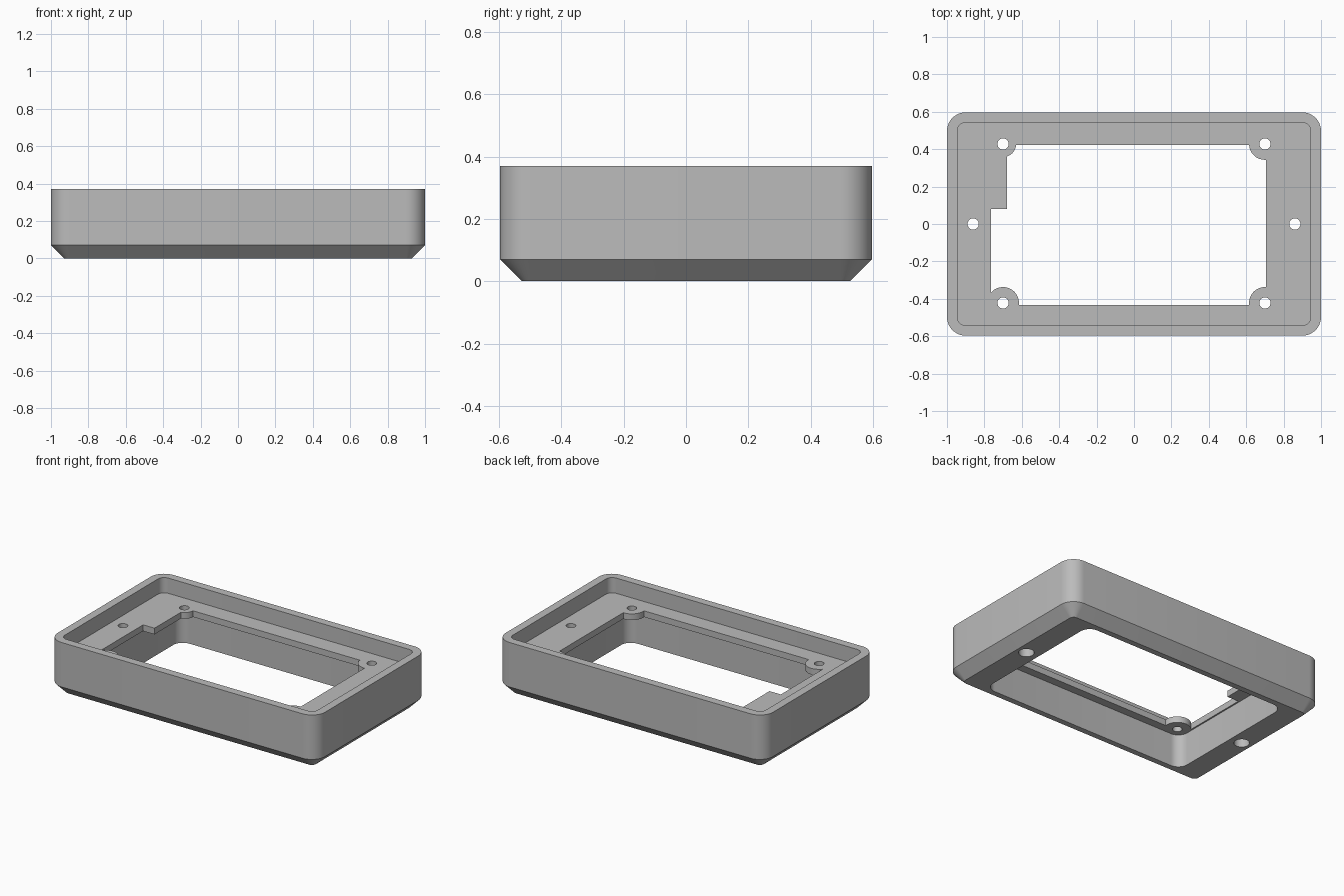
import bpy, bmesh, math

if "Cube" in bpy.data.objects:
    bpy.data.objects.remove(bpy.data.objects["Cube"])

grey = bpy.data.materials.new("plain_grey")
grey.use_nodes = True
colour = (0.5, 0.5, 0.5, 1)
grey.diffuse_color = colour
grey.node_tree.nodes["Principled BSDF"].inputs["Base Color"].default_value = colour


def ring(hx, hy, r, n=10):
    """Outline of a rounded rectangle, anticlockwise."""
    pts = []
    for q, (sx, sy) in enumerate([(1, 1), (-1, 1), (-1, -1), (1, -1)]):
        for i in range(n + 1):
            a = (q + i / n) * math.pi / 2
            pts.append((sx * (hx - r) + r * math.cos(a), sy * (hy - r) + r * math.sin(a)))
    return pts


def circle(x, y, r, n=32):
    return [(x + r * math.cos(2 * math.pi * i / n), y + r * math.sin(2 * math.pi * i / n)) for i in range(n)]


def box(x0, x1, y0, y1):
    return [(x0, y0), (x1, y0), (x1, y1), (x0, y1)]


def loft(name, layers):
    """Closed solid through a stack of (outline, height) layers."""
    bm = bmesh.new()
    rows = [[bm.verts.new((x, y, z)) for x, y in pts] for pts, z in layers]
    n = len(rows[0])
    bm.faces.new(rows[0][::-1])
    bm.faces.new(rows[-1])
    for low, high in zip(rows, rows[1:]):
        for i in range(n):
            j = (i + 1) % n
            bm.faces.new((low[i], low[j], high[j], high[i]))
    mesh = bpy.data.meshes.new(name)
    bm.to_mesh(mesh)
    bm.free()
    obj = bpy.data.objects.new(name, mesh)
    bpy.context.collection.objects.link(obj)
    mesh.materials.append(grey)
    return obj


def prism(name, pts, z0, z1):
    return loft(name, [(pts, z0), (pts, z1)])


def cut(target, cutter):
    cutter.hide_render = True
    mod = target.modifiers.new("cut", "BOOLEAN")
    mod.operation, mod.solver, mod.object = "DIFFERENCE", "EXACT", cutter
    bpy.context.view_layer.objects.active = target
    bpy.ops.object.modifier_apply(modifier=mod.name)
    bpy.data.objects.remove(cutter)


HX, HY, TOP, BEVEL = 1.0, 0.597, 0.37, 0.07
FLOOR, UNDER = 0.267, 0.225

# Outer shell with chamfered lower edge
frame = loft("bezel_frame", [
    (ring(HX - BEVEL, HY - BEVEL, 0.03), 0),
    (ring(HX, HY, 0.1), BEVEL),
    (ring(HX, HY, 0.1), TOP)])

# Shallow recess above the plate, deep pocket below it
cut(frame, prism("recess", ring(0.945, 0.542, 0.045), FLOOR, 0.5))
cut(frame, prism("pocket", ring(0.775, 0.488, 0.07), -0.1, UNDER))

# Window in the plate, leaving the corner tabs and the side step
screws = [(-0.7, 0.428, 0.07), (0.7, 0.428, 0.085), (-0.7, -0.422, 0.085), (0.7, -0.422, 0.085)]
window = prism("window", box(-0.765, 0.705, -0.432, 0.422), 0.2, 0.3)
cut(window, prism("step", box(-0.9, -0.68, 0.08, 0.6), 0.1, 0.4))
for x, y, r in screws:
    cut(window, prism("tab", circle(x, y, r), 0.1, 0.4))
cut(frame, window)

# Screw holes in the tabs
for x, y, r in screws:
    cut(frame, prism("screw_hole", circle(x, y, 0.03), 0.1, 0.4))

# Side mounting holes, widened from below
for x in (-0.86, 0.86):
    cut(frame, prism("mount_hole", circle(x, 0, 0.03), -0.1, 0.4))
    cut(frame, prism("counterbore", circle(x, 0, 0.048), -0.1, 0.2))

bpy.ops.object.select_all(action="DESELECT")
frame.select_set(True)
bpy.context.view_layer.objects.active = frame
bpy.ops.object.shade_smooth_by_angle(angle=math.radians(30))
